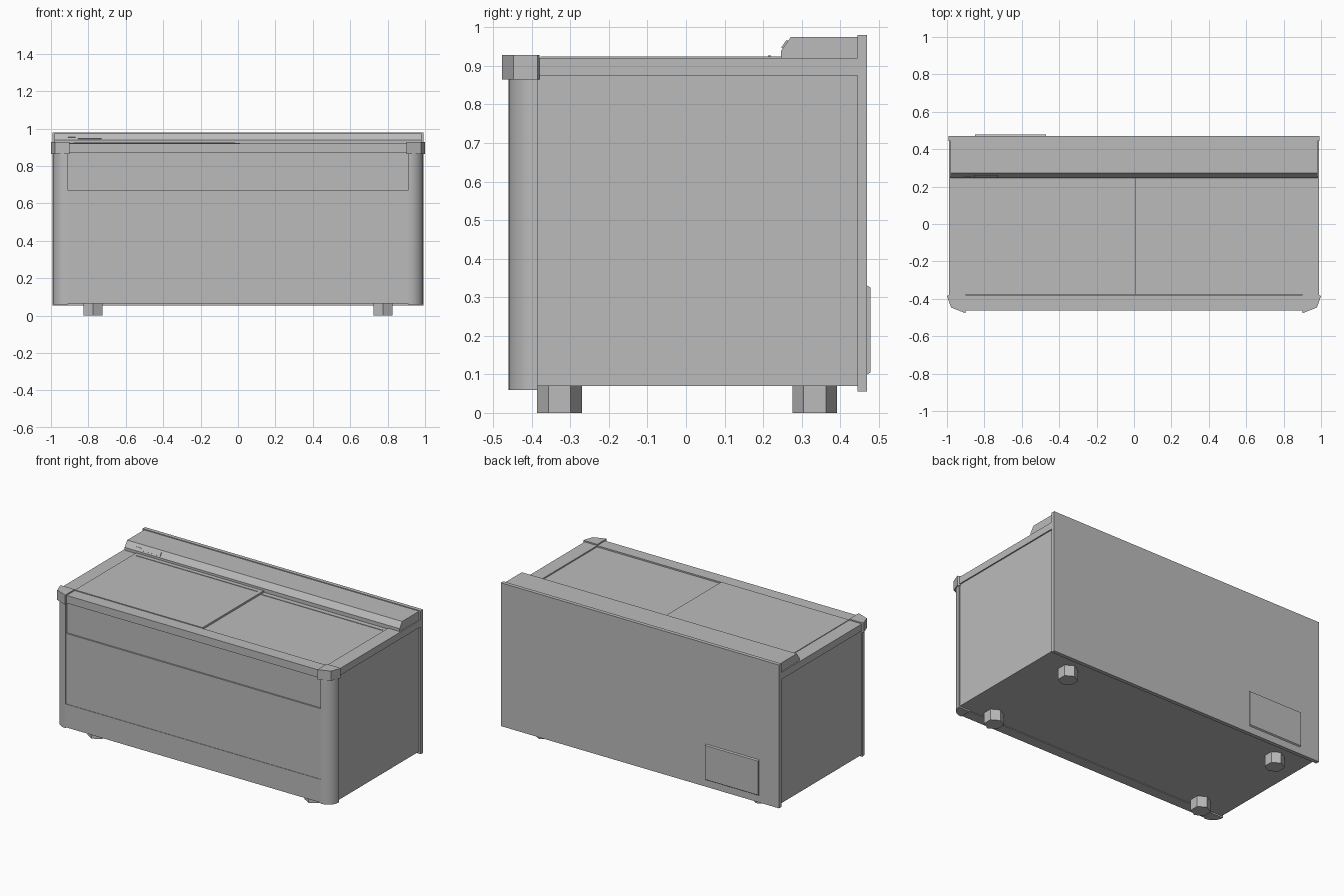
import bpy, bmesh
from math import sin, cos, pi

default = bpy.data.objects.get("Cube")
if default:
    bpy.data.objects.remove(default)

grey = bpy.data.materials.new("light grey")
grey.use_nodes = True
COLOUR = (0.5, 0.5, 0.5, 1)
grey.diffuse_color = COLOUR
grey.node_tree.nodes["Principled BSDF"].inputs["Base Color"].default_value = COLOUR


def prism(name, outline, lo, hi, place, smooth=False):
    """Extrude an outline from lo to hi; place maps (a, b, depth) to x, y, z."""
    bm = bmesh.new()
    ends = [[bm.verts.new(place(a, b, d)) for a, b in outline] for d in (lo, hi)]
    bm.faces.new(ends[0])
    bm.faces.new(ends[1])
    n = len(outline)
    for i in range(n):
        j = (i + 1) % n
        bm.faces.new((ends[0][i], ends[0][j], ends[1][j], ends[1][i]))
    bmesh.ops.recalc_face_normals(bm, faces=bm.faces)
    mesh = bpy.data.meshes.new(name)
    bm.to_mesh(mesh)
    bm.free()
    mesh.materials.append(grey)
    obj = bpy.data.objects.new(name, mesh)
    bpy.context.collection.objects.link(obj)
    if smooth:
        bpy.ops.object.select_all(action='DESELECT')
        obj.select_set(True)
        bpy.context.view_layer.objects.active = obj
        bpy.ops.object.shade_smooth_by_angle(angle=pi / 6)
    return obj


def upright(a, b, d):
    return (a, b, d)


def along_x(a, b, d):
    return (d, a, b)


def box(name, x, y, z):
    corners = [(x[0], y[0]), (x[1], y[0]), (x[1], y[1]), (x[0], y[1])]
    return prism(name, corners, z[0], z[1], upright)


# Cabinet, with the front split into three shallow panels
box("cabinet", (-0.982, 0.982), (-0.39, 0.445), (0.07, 0.9))
box("front_upper_panel", (-0.91, 0.91), (-0.445, -0.39), (0.67, 0.872))
box("front_middle_panel", (-0.91, 0.91), (-0.455, -0.39), (0.215, 0.67))
box("front_kick_panel", (-0.91, 0.91), (-0.458, -0.39), (0.065, 0.215))

# Top frame around the lids
box("front_rim", (-0.91, 0.91), (-0.462, -0.38), (0.87, 0.92))
box("left_rim", (0.9, 0.99), (-0.39, 0.445), (0.875, 0.92))
box("right_rim", (-0.99, -0.9), (-0.39, 0.445), (0.875, 0.92))
box("rear_rim", (-0.9, 0.9), (0.25, 0.445), (0.875, 0.92))

# Two sliding lids, one riding above the other, each with a slim grip
box("right_lid", (-0.9, 0.012), (-0.378, 0.25), (0.9, 0.924))
box("left_lid", (0.012, 0.9), (-0.378, 0.25), (0.895, 0.912))
box("right_lid_grip", (-0.88, -0.015), (0.213, 0.22), (0.922, 0.927))
box("left_lid_grip", (0.02, 0.88), (0.213, 0.22), (0.91, 0.915))

# Rounded front columns and faceted corner caps
arc = [(0.91 + 0.08 * sin(i * pi / 16), -0.385 - 0.075 * cos(i * pi / 16))
       for i in range(9)]
cap = [(0.9, -0.38), (0.9, -0.477), (0.978, -0.447), (1.0, -0.385), (0.99, -0.38)]
for side, word in ((1, "left"), (-1, "right")):
    column = [(side * x, y) for x, y in arc + [(0.91, -0.385)]]
    prism(word + "_front_column", column, 0.06, 0.87, upright, True)
    prism(word + "_corner_cap", [(side * x, y) for x, y in cap], 0.865, 0.928, upright)

# Rear panel, control bar and its small display
box("rear_panel", (-0.993, 0.993), (0.445, 0.47), (0.055, 0.98))
bar = [(0.246, 0.918), (0.246, 0.938), (0.272, 0.975), (0.446, 0.975), (0.446, 0.918)]
prism("control_bar", bar, -0.982, 0.982, along_x)
display = [(0.247, 0.948), (0.261, 0.968), (0.267, 0.963), (0.253, 0.944)]
prism("display", display, -0.855, -0.73, along_x)
slot = [(0.254, 0.954), (0.257, 0.958), (0.264, 0.957), (0.26, 0.952)]
prism("indicator_slot", slot, -0.91, -0.87, along_x)

# Service plate on the back, with sloping upper and lower edges
plate = [(0.468, 0.098), (0.478, 0.105), (0.478, 0.325), (0.468, 0.332)]
prism("service_plate", plate, -0.85, -0.47, along_x)

# Hexagonal feet
for x, x_word in ((0.775, "left"), (-0.775, "right")):
    for y, y_word in ((-0.328, "front"), (0.334, "rear")):
        hexagon = [(x + 0.058 * sin(i * pi / 3), y + 0.058 * cos(i * pi / 3))
                   for i in range(6)]
        prism(f"{y_word}_{x_word}_foot", hexagon, 0, 0.072, upright)
